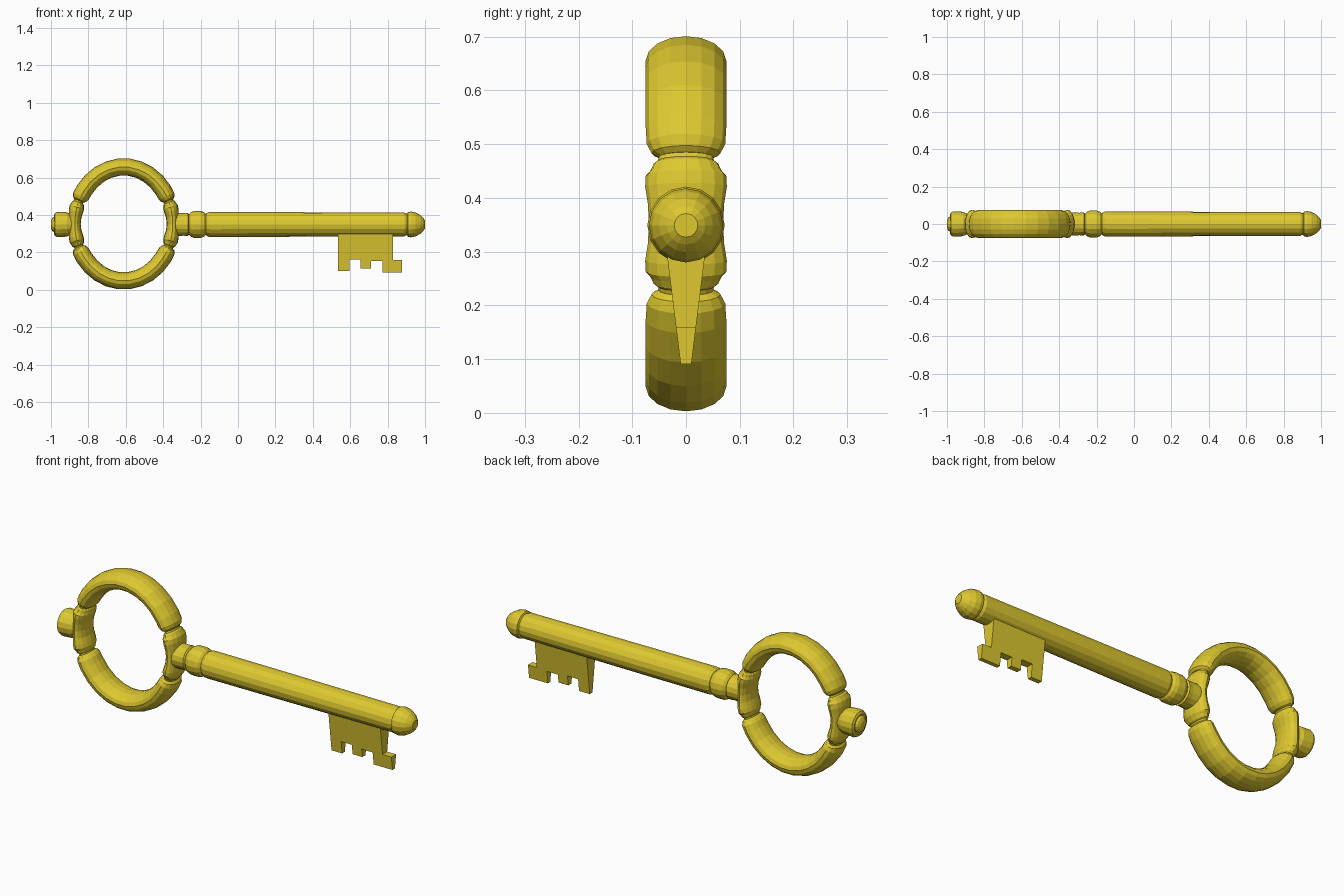
import bpy, bmesh
from math import sin, cos, pi, radians
from mathutils import Vector

if "Cube" in bpy.data.objects:
    bpy.data.objects.remove(bpy.data.objects["Cube"])

gold = bpy.data.materials.new("gold")
gold.use_nodes = True
COLOUR = (0.73, 0.58, 0.03, 1)
gold.diffuse_color = COLOUR
gold.node_tree.nodes["Principled BSDF"].inputs["Base Color"].default_value = COLOUR

AXIS_Z = 0.349
RING = Vector((-0.611, 0, 0.352))


def finish(bm, name):
    bmesh.ops.recalc_face_normals(bm, faces=bm.faces)
    mesh = bpy.data.meshes.new(name)
    bm.to_mesh(mesh)
    bm.free()
    mesh.materials.append(gold)
    obj = bpy.data.objects.new(name, mesh)
    bpy.context.collection.objects.link(obj)
    return obj


def skin(name, loops):
    """Join closed loops of points into a capped tube."""
    bm = bmesh.new()
    rings = [[bm.verts.new(p) for p in loop] for loop in loops]
    n = len(rings[0])
    for a, b in zip(rings, rings[1:]):
        for i in range(n):
            j = (i + 1) % n
            bm.faces.new((a[i], a[j], b[j], b[i]))
    bm.faces.new(rings[0])
    bm.faces.new(rings[-1])
    return finish(bm, name)


def turned(name, profile, sides=16):
    """Lathe (x, radius) pairs around the long axis of the key."""
    angles = [2 * pi * i / sides for i in range(sides)]
    return skin(name, [[(x, r * cos(a), AXIS_Z + r * sin(a)) for a in angles]
                       for x, r in profile])


def bow_part(name, stations, sides=16):
    """Sweep (angle, radial half, depth half, outward shift) along the oval bow."""
    loops = []
    for deg, radial, depth, shift in stations:
        t = radians(deg)
        centre = RING + Vector((0.262 * cos(t), 0, 0.305 * sin(t)))
        out = Vector((cos(t) / 0.262, 0, sin(t) / 0.305)).normalized()
        loop = []
        for i in range(sides):
            a = 2 * pi * i / sides
            loop.append(centre + out * (shift + radial * cos(a))
                        + Vector((0, depth * sin(a), 0)))
        loops.append(loop)
    return skin(name, loops)


# Large upper and lower arcs with rounded ends
end = [(24, 0.027, 0.050, 0), (25.5, 0.038, 0.064, 0), (29, 0.045, 0.073, 0)]
body = [(a, 0.046, 0.075, 0) for a in range(36, 145, 12)]
arc = end + body + [(180 - a, r, d, s) for a, r, d, s in reversed(end)]
bow_part("bow_upper_arc", arc)
bow_part("bow_lower_arc", [(a + 180, r, d, s) for a, r, d, s in arc])

# Waisted side pieces with a collar at each end
half = [(28, 0.025, 0.048, 0), (22.5, 0.026, 0.052, 0), (21.5, 0.032, 0.060, 0),
        (19, 0.036, 0.066, 0), (17, 0.040, 0.075, 0), (13, 0.039, 0.076, 0),
        (7, 0.034, 0.071, 0)]
side = half + [(0, 0.032, 0.069, 0)] + [(-a, r, d, s) for a, r, d, s in reversed(half)]
bow_part("bow_left_side", side)
bow_part("bow_right_side", [(a + 180, r, d, s) for a, r, d, s in side])

# Turned parts along the axis
turned("bow_knob", [(-0.86, 0.050), (-0.90, 0.058), (-0.915, 0.065), (-0.965, 0.068),
                    (-0.978, 0.062), (-0.984, 0.050), (-0.982, 0.042),
                    (-0.992, 0.036), (-1.0, 0.020)])
turned("neck", [(-0.37, 0.050), (-0.33, 0.062), (-0.29, 0.060), (-0.268, 0.062),
                (-0.262, 0.054), (-0.25, 0.066), (-0.235, 0.072), (-0.20, 0.072),
                (-0.182, 0.066), (-0.172, 0.056), (-0.155, 0.056)])
turned("shaft", [(-0.175, 0.050), (-0.168, 0.060), (-0.155, 0.067), (0.20, 0.066),
                 (0.89, 0.063), (0.90, 0.058), (0.915, 0.055)])
turned("shaft_tip", [(0.902, 0.054), (0.908, 0.066), (0.925, 0.069), (0.95, 0.064),
                     (0.975, 0.050), (0.99, 0.036), (1.0, 0.022)])

# Tapered toothed plate under the shaft
outline = [(0.535, 0.31), (0.535, 0.10), (0.595, 0.10), (0.595, 0.163),
           (0.655, 0.163), (0.655, 0.113), (0.71, 0.113), (0.71, 0.155),
           (0.772, 0.155), (0.772, 0.091), (0.878, 0.091), (0.878, 0.16),
           (0.828, 0.16), (0.828, 0.31)]
bit = skin("toothed_bit", [[(x, s * (0.010 + 0.125 * (z - 0.091)), z) for x, z in outline]
                           for s in (-1, 1)])
